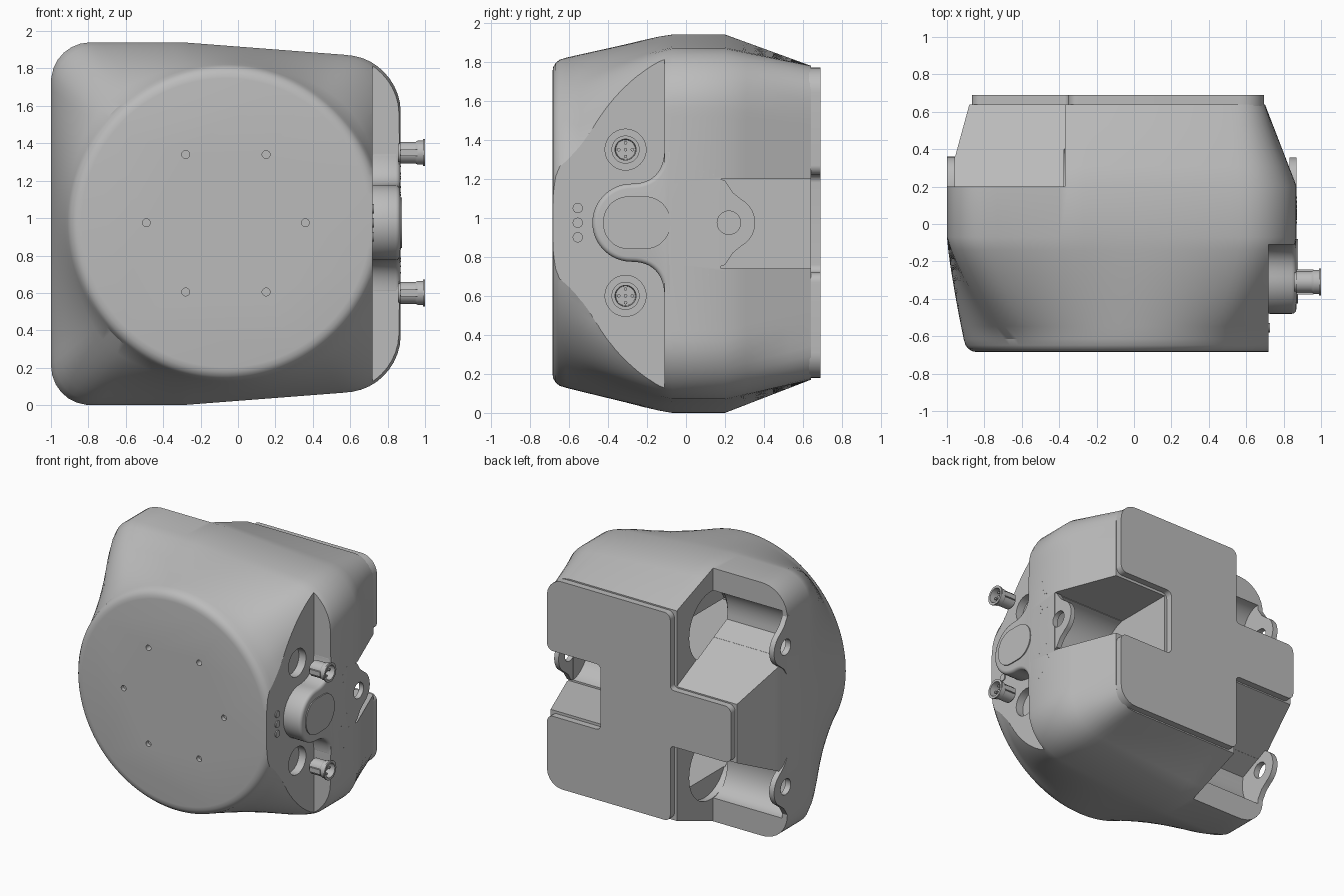
import bpy, bmesh, math, random
from mathutils import Vector
from mathutils.geometry import interpolate_bezier, intersect_line_line_2d

if "Cube" in bpy.data.objects:
    bpy.data.objects.remove(bpy.data.objects["Cube"])

grey = bpy.data.materials.new("casing_grey")
grey.use_nodes = True
grey.diffuse_color = (0.5, 0.5, 0.5, 1)
grey.node_tree.nodes["Principled BSDF"].inputs["Base Color"].default_value = (0.5, 0.5, 0.5, 1)

CX, CZ = -0.065, 0.975     # axis of the round front
N = 160


def finish(name, bm):
    bmesh.ops.recalc_face_normals(bm, faces=bm.faces)
    me = bpy.data.meshes.new(name)
    bm.to_mesh(me)
    bm.free()
    me.materials.append(grey)
    ob = bpy.data.objects.new(name, me)
    bpy.context.collection.objects.link(ob)
    return ob


def loft(name, rings):
    bm = bmesh.new()
    rows = [[bm.verts.new(p) for p in ring] for ring in rings]
    n = len(rows[0])
    for a, b in zip(rows, rows[1:]):
        for i in range(n):
            bm.faces.new((a[i], a[(i + 1) % n], b[(i + 1) % n], b[i]))
    bm.faces.new(rows[0])
    bm.faces.new(rows[-1])
    return finish(name, bm)


def prism(name, pts, axis, a, b):
    """Extrude a (y,z) profile along x, or an (x,z) profile along y."""
    place = (lambda p, t: (t, p[0], p[1])) if axis == "x" else (lambda p, t: (p[0], t, p[1]))
    return loft(name, [[place(p, t) for p in pts] for t in (a, b)])


def circle(u, v, r, n=32):
    return [(u + r * math.cos(2 * math.pi * i / n), v + r * math.sin(2 * math.pi * i / n)) for i in range(n)]


def rect(u0, u1, v0, v1):
    return [(u0, v0), (u1, v0), (u1, v1), (u0, v1)]


def rounded(corners):
    """Polygon with a rounded corner of given length at each point."""
    pts = []
    n = len(corners)
    for i, (u, v, r) in enumerate(corners):
        c = Vector((u, v))
        if r == 0:
            pts.append(c)
            continue
        a = c + (Vector(corners[i - 1][:2]) - c).normalized() * r
        b = c + (Vector(corners[(i + 1) % n][:2]) - c).normalized() * r
        pts += interpolate_bezier(a, a.lerp(c, 0.55), b.lerp(c, 0.55), b, 12)
    return [Vector(p[:2]) for p in pts]


def radial(poly, y):
    """Sample a closed outline at even angles around the front axis."""
    c = Vector((CX, CZ))
    ring = []
    for i in range(N):
        a = 2 * math.pi * (i + 0.37) / N
        far = c + Vector((math.cos(a), math.sin(a))) * 3
        for j in range(len(poly)):
            hit = intersect_line_line_2d(c, far, poly[j - 1], poly[j])
            if hit:
                ring.append(Vector((hit.x, y, hit.y)))
                break
    return ring


def disc_ring(r, y):
    return [Vector((CX + r * math.cos(2 * math.pi * (i + 0.37) / N), y,
                    CZ + r * math.sin(2 * math.pi * (i + 0.37) / N))) for i in range(N)]


def between(ring_a, ring_b, s, ease):
    """Ring part way between two others, easing the outline separately from the depth."""
    out = []
    for p, q in zip(ring_a, ring_b):
        v = p.lerp(q, s ** ease)
        v.y = p.y + (q.y - p.y) * s
        out.append(v)
    return out


def cut(ob, cutters):
    for c in cutters:
        c.hide_render = True
        m = ob.modifiers.new("cut", "BOOLEAN")
        m.operation, m.solver, m.object = "DIFFERENCE", "EXACT", c
        bpy.context.view_layer.objects.active = ob
        bpy.ops.object.modifier_apply(modifier=m.name)


def lathe(name, profile, y, z, n=32):
    """Revolve an (x, radius) profile about a line along x."""
    return loft(name, [[(x, y + p, z + q) for p, q in circle(0, 0, r, n)] for x, r in profile])


# Main casing: round front blending into a rounded box, tapering to the back
main = radial(rounded([(-1, 0, 0.21), (-0.3, 0, 0), (0.87, 0.09, 0.28),
                       (0.87, 1.85, 0.28), (-0.3, 1.94, 0), (-1, 1.94, 0.21)]), -0.07)
back = radial(rounded([(-0.88, 0.17, 0.16), (0.7, 0.17, 0.16), (0.7, 1.78, 0.16), (-0.88, 1.78, 0.16)]), 0.64)
rim = [disc_ring(r, y) for r, y in
       ((0.772, -0.685), (0.798, -0.681), (0.82, -0.668), (0.836, -0.648), (0.846, -0.615))]
blend = [between(main, rim[-1], s / 8, 1.25) for s in range(7, 0, -1)]
waist = [Vector((p.x, 0.2, p.z)) for p in main]
taper = [between(waist, back, s / 4, 1) for s in range(1, 4)]
casing = loft("casing", rim + blend + [main, waist] + taper + [back])

# Back plate: slightly inset cross with softened corners
prism("back_plate", rounded([
    (-0.865, 0.76, 0.05), (-0.35, 0.76, 0.03), (-0.35, 0.18, 0.05), (0.695, 0.18, 0.13),
    (0.695, 0.72, 0.05), (0.24, 0.72, 0.04), (0.24, 1.22, 0.04), (0.695, 1.22, 0.05),
    (0.695, 1.77, 0.13), (-0.35, 1.77, 0.05), (-0.35, 1.19, 0.03), (-0.865, 1.19, 0.05)]), "y", 0.63, 0.69)

# Pockets: two open corners on the -x side with a scooped inside and a round opening to a hollow
cutters = []
scoop = [(0.64, 1.205), (0.64, 1.77), (0.22, 1.77)] + [tuple(p) for p in interpolate_bezier(
    Vector((0.2, 1.77)), Vector((0.1, 1.77)), Vector((0.01, 1.66)), Vector((0.04, 1.49)), 14)]
for side in (1, -1):
    def flip(pts):
        return [(y, CZ + side * (z - CZ)) for y, z in pts]
    cutters.append(prism("corner_cutter", flip([(0.2, 1.413), (0.64, 1.2), (0.9, 1.2), (0.9, 2.2), (0.2, 2.2)]),
                         "x", -1.2, -0.37))
    cutters.append(prism("scoop_cutter", flip(scoop), "x", -0.955, -0.371))
    cutters.append(prism("opening_cutter", flip(circle(0.23, 1.51, 0.26, 48)), "x", -0.375, -0.32))
    cutters.append(prism("hollow_cutter", flip(rect(-0.6, 0.5, 1.27, 1.62)), "x", -0.33, 0.45))

# Notch on the +x side
cutters.append(prism("notch_cutter", rect(0.18, 0.9, 0.74, 1.2), "x", 0.26, 1.2))
cutters.append(prism("notch_bore_cutter", circle(0.22, CZ, 0.225, 48), "x", 0.262, 0.83))

# Flat side step with connector seats, and front screw holes
cutters.append(prism("step_cutter", rect(-1, -0.11, -0.3, 2.3), "x", 0.72, 1.3))
for z in (1.35, 0.6):
    cutters.append(prism("seat_cutter", circle(-0.31, z, 0.105, 40), "x", 0.66, 0.8))
for x, z, depth in ((-0.28, 1.34, 0.2), (0.15, 1.34, 0.2), (-0.49, CZ, 0.03),
                    (0.36, CZ, 0.03), (-0.28, 0.605, 0.03), (0.15, 0.605, 0.03)):
    cutters.append(prism("screw_hole_cutter", circle(x, z, 0.021, 20), "y", -0.8, -0.685 + depth))
cut(casing, cutters)
for c in cutters:
    bpy.data.objects.remove(c)

# Raised button boss with flared neck
half = interpolate_bezier(Vector((-0.11, 1.36)), Vector((-0.11, 1.25)), Vector((-0.16, 1.175)), Vector((-0.28, 1.175)), 14)
half += interpolate_bezier(Vector((-0.28, 1.175)), Vector((-0.39, 1.175)), Vector((-0.48, 1.085)), Vector((-0.48, CZ)), 14)[1:]
half = [(p[0], p[1]) for p in half]
boss_pts = [(-0.05, 1.36)] + half + [(y, 2 * CZ - z) for y, z in half[-2::-1]] + [(-0.05, 2 * CZ - 1.36)]
boss = prism("button_boss", boss_pts, "x", 0.7, 0.868)
bev = boss.modifiers.new("round", "BEVEL")
bev.width, bev.segments, bev.limit_method, bev.angle_limit = 0.03, 4, "ANGLE", math.radians(60)
bpy.context.view_layer.objects.active = boss
bpy.ops.object.modifier_apply(modifier=bev.name)

button = rounded([(-0.425, 0.84, 0.13), (-0.08, 0.84, 0.13), (-0.08, 1.11, 0.13), (-0.425, 1.11, 0.13)])
prism("button", button, "x", 0.867, 0.876)

# Indicator lights
for z in (0.9, CZ, 1.05):
    prism("indicator", circle(-0.555, z, 0.026), "x", 0.719, 0.728)


# Mounting ears with bolt holes
def ear(name, x0, x1, y, z, r):
    tip = [(y + r * math.cos(a), z + r * math.sin(a)) for a in [math.radians(d) for d in range(-60, 61, 8)]]
    flare = [(y + 0.02, 1.15 * r), (y - 0.02, 1.6 * r), (y - 0.06, 1.7 * r)]
    return prism(name, [(u, z - v) for u, v in flare[::-1]] + tip + [(u, z + v) for u, v in flare], "x", x0, x1)


ears = [ear("notch_ear", 0.832, 0.869, 0.22, CZ, 0.135)]
for side in (1, -1):
    ears.append(ear("corner_ear", -0.999, -0.957, 0.22, CZ + side * 0.535, 0.14))
bores = [prism("bolt_cutter", circle(0.22, z, 0.06), "x", x - 0.1, x + 0.1)
         for x, z in ((0.85, CZ), (-0.98, CZ + 0.535), (-0.98, CZ - 0.535))]
cut(casing, bores)
for e, b in zip(ears, bores):
    cut(e, [b])
for b in bores:
    bpy.data.objects.remove(b)

# Cable connectors standing off the side
for z in (1.35, 0.6):
    lathe("connector_shell", [(0.855, 0.05), (0.865, 0.05), (0.865, 0.058), (0.95, 0.058), (0.96, 0.064),
                              (0.99, 0.064), (0.99, 0.072), (1.0, 0.072), (1.0, 0.054), (0.9, 0.05)], -0.31, z)
    for s in (-1, 1):
        prism("connector_lug", rect(-0.31 + s * 0.055, -0.31 + s * 0.068, z - 0.018, z + 0.018), "x", 0.87, 0.96)
    for p, q in circle(-0.31, z, 0.035, 4) + [(-0.31, z)]:
        prism("connector_pin", circle(p, q, 0.009, 10), "x", 0.89, 0.97)

# Fine perforations on the flat side
random.seed(4)
for i in range(30):
    y, z = random.uniform(0, 0.15), random.choice((-1, 1)) * random.uniform(0.1, 0.42)
    prism("perforation", circle(y, CZ + z, 0.004, 6), "x", 0.866, 0.871)

# Smooth shading with sharp edges kept
bpy.ops.object.select_all(action="DESELECT")
for ob in bpy.context.scene.objects:
    if ob.type == "MESH":
        ob.select_set(True)
        bpy.context.view_layer.objects.active = ob
bpy.ops.object.shade_smooth_by_angle(angle=math.radians(25))
